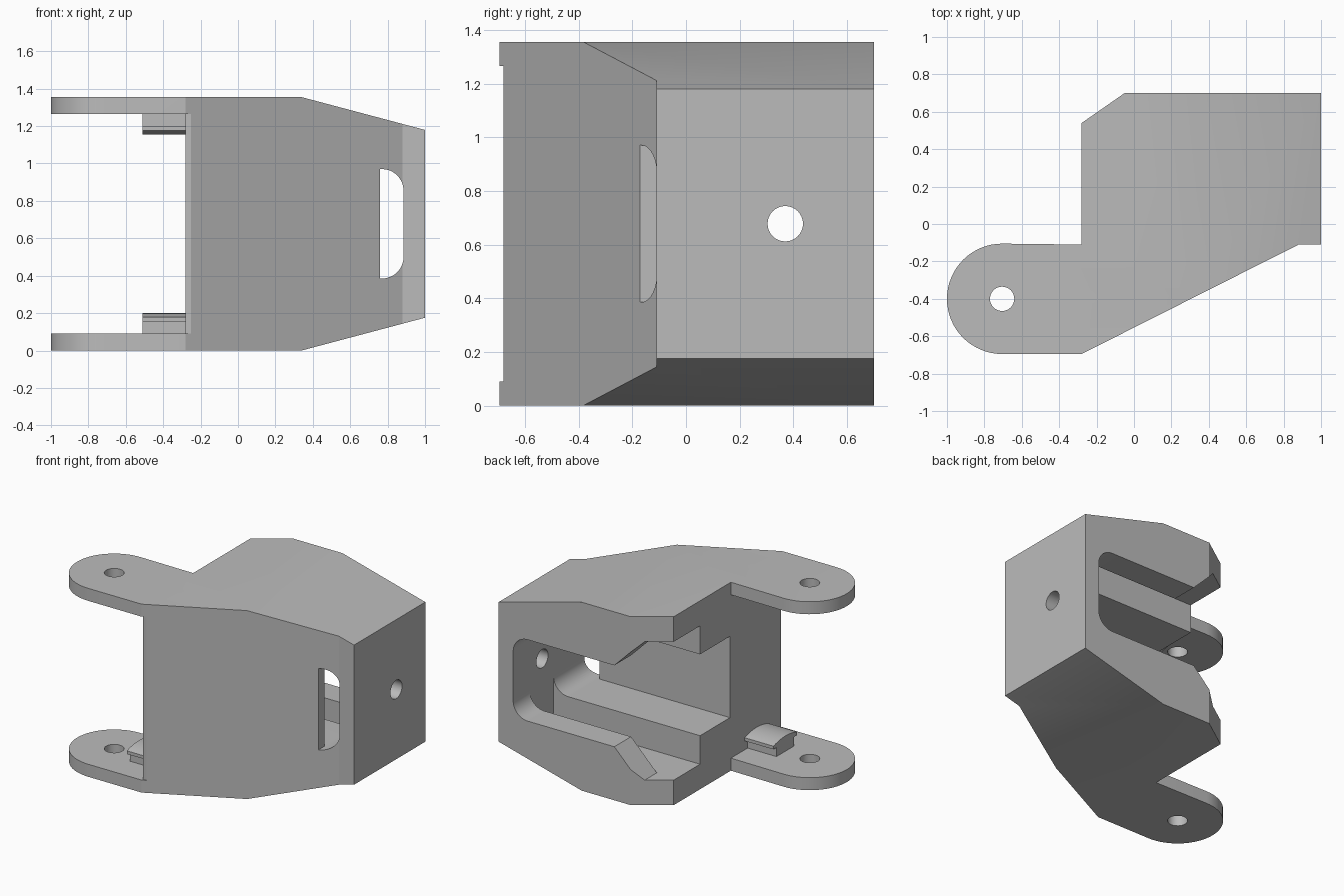
import bpy, bmesh
from math import sin, cos, pi
from mathutils import Vector

cube = bpy.data.objects.get("Cube")
if cube:
    bpy.data.objects.remove(cube, do_unlink=True)

H = 1.355            # overall height
MID = H / 2
LUG = 0.09           # lug thickness
PIN = (-0.705, -0.40)
X_IN = 0.885         # inner face of the end wall

grey = bpy.data.materials.new("plain_grey")
grey.use_nodes = True
grey.diffuse_color = (0.5, 0.5, 0.5, 1)
grey.node_tree.nodes["Principled BSDF"].inputs["Base Color"].default_value = (0.5, 0.5, 0.5, 1)


def arc(cx, cy, r, a0, a1, n):
    """Points on an arc, angles in quarter turns."""
    step = (a1 - a0) / n
    return [(cx + r * cos((a0 + i * step) * pi / 2),
             cy + r * sin((a0 + i * step) * pi / 2)) for i in range(n + 1)]


def prism(name, outline, axis, lo, hi):
    """Extrude a 2D outline along an axis: x takes (y, z), y takes (x, z), z takes (x, y)."""
    place = {"x": lambda a, b, t: (t, a, b),
             "y": lambda a, b, t: (a, t, b),
             "z": lambda a, b, t: (a, b, t)}[axis]
    bm = bmesh.new()
    face = bm.faces.new([bm.verts.new(place(a, b, lo)) for a, b in outline])
    new = bmesh.ops.extrude_face_region(bm, geom=[face])["geom"]
    bmesh.ops.translate(bm, verts=[v for v in new if isinstance(v, bmesh.types.BMVert)],
                        vec=Vector(place(0, 0, hi - lo)))
    bmesh.ops.recalc_face_normals(bm, faces=bm.faces)
    mesh = bpy.data.meshes.new(name)
    bm.to_mesh(mesh)
    bm.free()
    mesh.materials.append(grey)
    obj = bpy.data.objects.new(name, mesh)
    bpy.context.collection.objects.link(obj)
    return obj


def rect(a0, a1, b0, b1):
    return [(a0, b0), (a1, b0), (a1, b1), (a0, b1)]


def smooth(obj):
    bpy.ops.object.select_all(action="DESELECT")
    bpy.context.view_layer.objects.active = obj
    obj.select_set(True)
    bpy.ops.object.shade_smooth_by_angle(angle=pi / 7)


def carve(obj, tool, operation="DIFFERENCE"):
    """Apply one boolean and discard the tool."""
    mod = obj.modifiers.new("carve", "BOOLEAN")
    mod.operation, mod.solver, mod.object = operation, "EXACT", tool
    bpy.context.view_layer.objects.active = obj
    bpy.ops.object.modifier_apply(modifier=mod.name)
    bpy.data.objects.remove(tool, do_unlink=True)


# Body: plan outline with the rounded lug end
plan = [(-0.28, -0.11), (-0.28, 0.54), (-0.05, 0.70), (1, 0.70), (1, -0.11),
        (0.88, -0.11), (-0.28, -0.695)] + arc(*PIN, 0.295, 3, 1, 32)
body = prism("bracket_body", plan, "z", 0, H)

# Sloped top and bottom toward the end wall
taper = [(-1.1, -0.1), (-0.037, -0.1), (1.1, 0.202), (1.1, H - 0.202),
         (-0.037, H + 0.1), (-1.1, H + 0.1)]
carve(body, prism("taper_tool", taper, "y", -2, 2), "INTERSECT")

# Gap between the two lugs, and the shallow flat on the front edge
carve(body, prism("lug_gap", rect(-2, -0.28, LUG, H - LUG), "y", -2, 2))
carve(body, prism("front_flat", rect(-0.4, 0, LUG, H - LUG), "y", -1, -0.68))

# Rounded slot: long behind the front wall, short where it pierces the wall
S0, S1, R = 0.385, H - 0.385, 0.115


def slot(x0):
    return ([(x0, S0)] + arc(X_IN - R, S0 + R, R, -1, 0, 12)
            + arc(X_IN - R, S1 - R, R, 0, 1, 12) + [(x0, S1)])


carve(body, prism("inner_slot", slot(-0.5), "y", -0.10, 1))
carve(body, prism("wall_slot", slot(0.76), "y", -1, 0.1))

# Wide channel behind the back lips
C0, C1 = 0.18, H - 0.18
carve(body, prism("channel", rect(-0.5, X_IN, C0, C1), "y", 0.24, 0.51))

# Flared mouth of the lips
mouth = [(-0.5, C0), (-0.125, C0), (0.08, S0), (0.08, S1), (-0.125, C1), (-0.5, C1)]
carve(body, prism("mouth", mouth, "y", 0.4, 1))

# Pin holes through the lugs and a hole in the end wall
carve(body, prism("pin_hole", arc(*PIN, 0.065, 0, 4, 32)[:-1], "z", -1, 2))
carve(body, prism("end_hole", arc(0.37, MID, 0.066, 0, 4, 32)[:-1], "x", 0.6, 2))
smooth(body)

# T-shaped clip on the inner face of each lug, with a crowned head
yc, stem, head = PIN[1], 0.10, 0.135
crown = [(yc + head * t / 6, 0.2 - 0.022 * (t / 6) ** 2) for t in range(6, -7, -1)]
clip = ([(yc - stem, LUG - 0.01), (yc + stem, LUG - 0.01), (yc + stem, 0.155),
         (yc + head, 0.155)] + crown + [(yc - head, 0.155), (yc - stem, 0.155)])
for name, flip in (("lower_clip", False), ("upper_clip", True)):
    outline = [(y, H - z if flip else z) for y, z in clip]
    smooth(prism(name, outline, "x", -0.51, -0.28))
